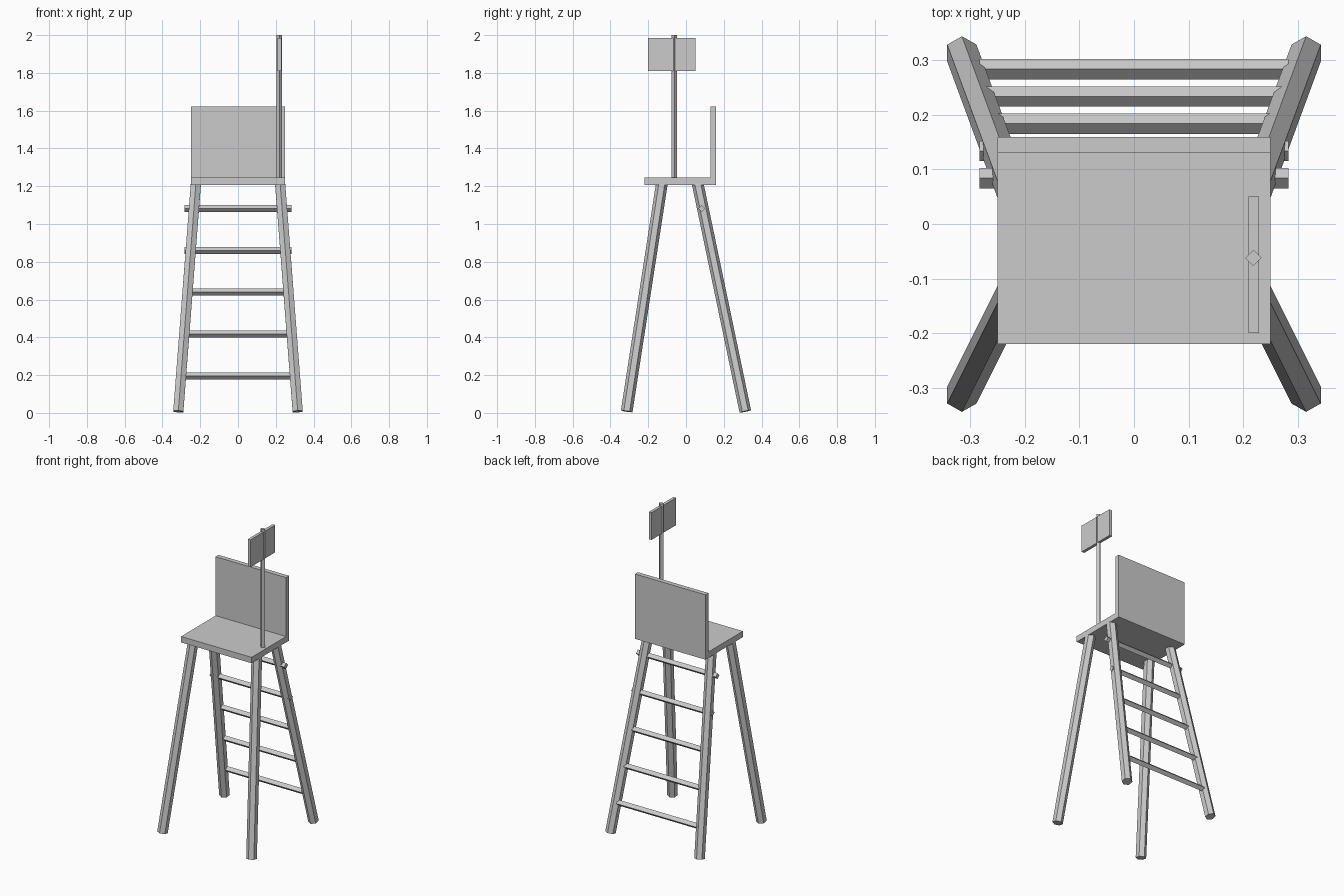
import bpy
import math
from mathutils import Vector

if "Cube" in bpy.data.objects:
    bpy.data.objects.remove(bpy.data.objects["Cube"])

grey = bpy.data.materials.new("weathered_grey")
grey.diffuse_color = (0.6, 0.6, 0.6, 1)
grey.use_nodes = True
grey.node_tree.nodes["Principled BSDF"].inputs["Base Color"].default_value = grey.diffuse_color


def add_mesh(name, verts, faces):
    mesh = bpy.data.meshes.new(name)
    mesh.from_pydata(verts, [], faces)
    mesh.materials.append(grey)
    obj = bpy.data.objects.new(name, mesh)
    bpy.context.collection.objects.link(obj)
    return obj


def prism(name, start, end, radius, sides):
    """Straight bar with square-cut ends; one corner points along +y when upright."""
    start, end = Vector(start), Vector(end)
    turn = Vector((0, 0, 1)).rotation_difference(end - start)
    ring = []
    for i in range(sides):
        a = math.pi / 2 + 2 * math.pi * i / sides
        ring.append(turn @ Vector((radius * math.cos(a), radius * math.sin(a), 0)))
    verts = [start + p for p in ring] + [end + p for p in ring]
    faces = [(i, (i + 1) % sides, (i + 1) % sides + sides, i + sides) for i in range(sides)]
    faces += [tuple(reversed(range(sides))), tuple(range(sides, 2 * sides))]
    return add_mesh(name, verts, faces)


def box(name, low, high):
    verts = [(x, y, z) for z in (low[2], high[2]) for x, y in
             ((low[0], low[1]), (high[0], low[1]), (high[0], high[1]), (low[0], high[1]))]
    faces = [(3, 2, 1, 0), (4, 5, 6, 7)]
    faces += [(i, (i + 1) % 4, (i + 1) % 4 + 4, i + 4) for i in range(4)]
    return add_mesh(name, verts, faces)


# Seat platform and backrest
box("seat", (-0.25, -0.22, 1.207), (0.25, 0.16, 1.245))
box("backrest", (-0.25, 0.13, 1.245), (0.25, 0.16, 1.623))

# Four splayed hexagonal legs
for side, label in ((-1, "left"), (1, "right")):
    prism("front_leg_" + label, (side * 0.316, -0.314, 0.008), (side * 0.223, -0.128, 1.213), 0.031, 6)
    prism("back_leg_" + label, (side * 0.316, 0.314, 0.008), (side * 0.223, 0.062, 1.213), 0.031, 6)

# Ladder rungs, climbing the back legs
for i in range(5):
    y, z = 0.284 - 0.05 * i, 0.196 + 0.2215 * i
    prism("rung_%d" % (i + 1), (-0.283, y, z), (0.283, y, z), 0.0185, 4)

# Pole with sign board
prism("sign_pole", (0.219, -0.062, 1.24), (0.219, -0.062, 2.0), 0.015, 4)
box("sign_board", (0.21, -0.2, 1.81), (0.229, 0.05, 1.985))
